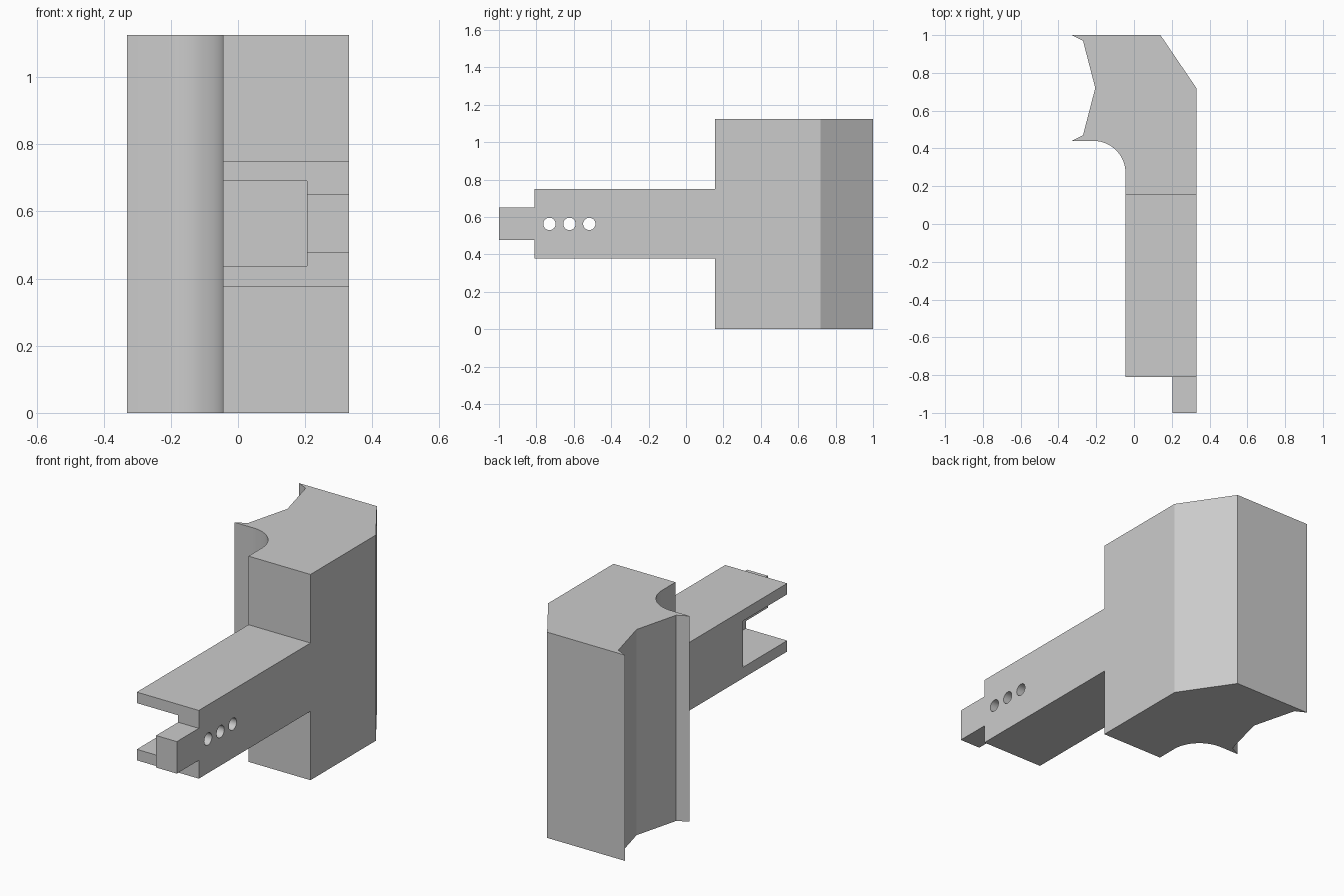
import bpy
import bmesh
from math import cos, sin, pi, radians
from mathutils import Matrix, Vector

default = bpy.data.objects.get("Cube")
if default:
    bpy.data.objects.remove(default, do_unlink=True)

GREY = (0.6, 0.6, 0.6, 1.0)
mat = bpy.data.materials.new("plain grey")
mat.use_nodes = True
mat.diffuse_color = GREY
mat.node_tree.nodes["Principled BSDF"].inputs["Base Color"].default_value = GREY


def finish(name, bm):
    bmesh.ops.recalc_face_normals(bm, faces=bm.faces)
    mesh = bpy.data.meshes.new(name)
    bm.to_mesh(mesh)
    bm.free()
    mesh.materials.append(mat)
    obj = bpy.data.objects.new(name, mesh)
    bpy.context.collection.objects.link(obj)
    return obj


def box(name, low, high):
    low, high = Vector(low), Vector(high)
    bm = bmesh.new()
    bmesh.ops.create_cube(bm, size=1)
    bmesh.ops.scale(bm, vec=high - low, verts=bm.verts)
    bmesh.ops.translate(bm, vec=(low + high) / 2, verts=bm.verts)
    return finish(name, bm)


def prism(name, outline, height):
    bm = bmesh.new()
    base = bm.faces.new([bm.verts.new((x, y, 0)) for x, y in outline])
    top = bmesh.ops.extrude_face_region(bm, geom=[base])["geom"]
    bmesh.ops.translate(bm, vec=(0, 0, height),
                        verts=[v for v in top if isinstance(v, bmesh.types.BMVert)])
    return finish(name, bm)


def rod(name, center, radius, length):
    bm = bmesh.new()
    place = Matrix.Translation(center) @ Matrix.Rotation(pi / 2, 4, 'Y')
    bmesh.ops.create_cone(bm, cap_ends=True, segments=32, radius1=radius,
                          radius2=radius, depth=length, matrix=place)
    return finish(name, bm)


def combine(target, other, operation):
    mod = target.modifiers.new(operation.lower(), 'BOOLEAN')
    mod.operation, mod.object, mod.solver = operation, other, 'EXACT'
    bpy.context.view_layer.objects.active = target
    bpy.ops.object.modifier_apply(modifier=mod.name)
    bpy.data.objects.remove(other, do_unlink=True)


LEFT, INNER, RIGHT = -0.045, 0.205, 0.33

# Tall block with a rounded cove, a notched side and a chamfered corner
cove = [(-0.215 + 0.17 * cos(pi / 2 * i / 20), 0.27 + 0.17 * sin(pi / 2 * i / 20))
        for i in range(21)]
outline = [(-0.33, 1), (0.14, 1), (RIGHT, 0.72), (RIGHT, 0.155), (LEFT, 0.155)]
outline += cove
outline += [(-0.33, 0.44), (-0.27, 0.47), (-0.205, 0.72), (-0.27, 0.97)]
bracket = prism("bracket", outline, 1.125)

# Arm with a tang at its tip
combine(bracket, box("arm", (LEFT, -0.81, 0.377), (RIGHT, 0.2, 0.75)), 'UNION')
combine(bracket, box("tang", (INNER, -1, 0.477), (RIGHT, -0.7, 0.652)), 'UNION')

# Open slot in the arm, and three pin holes through its wall
combine(bracket, box("slot", (-0.2, -0.9, 0.437), (INNER, -0.43, 0.69)), 'DIFFERENCE')
for y in (-0.73, -0.623, -0.517):
    combine(bracket, rod("pin_hole", (0.27, y, 0.563), 0.033, 0.3), 'DIFFERENCE')

# Smooth the cove and holes, keep every corner sharp
bpy.ops.object.select_all(action='DESELECT')
bracket.select_set(True)
bpy.context.view_layer.objects.active = bracket
bpy.ops.object.shade_smooth_by_angle(angle=radians(12))
